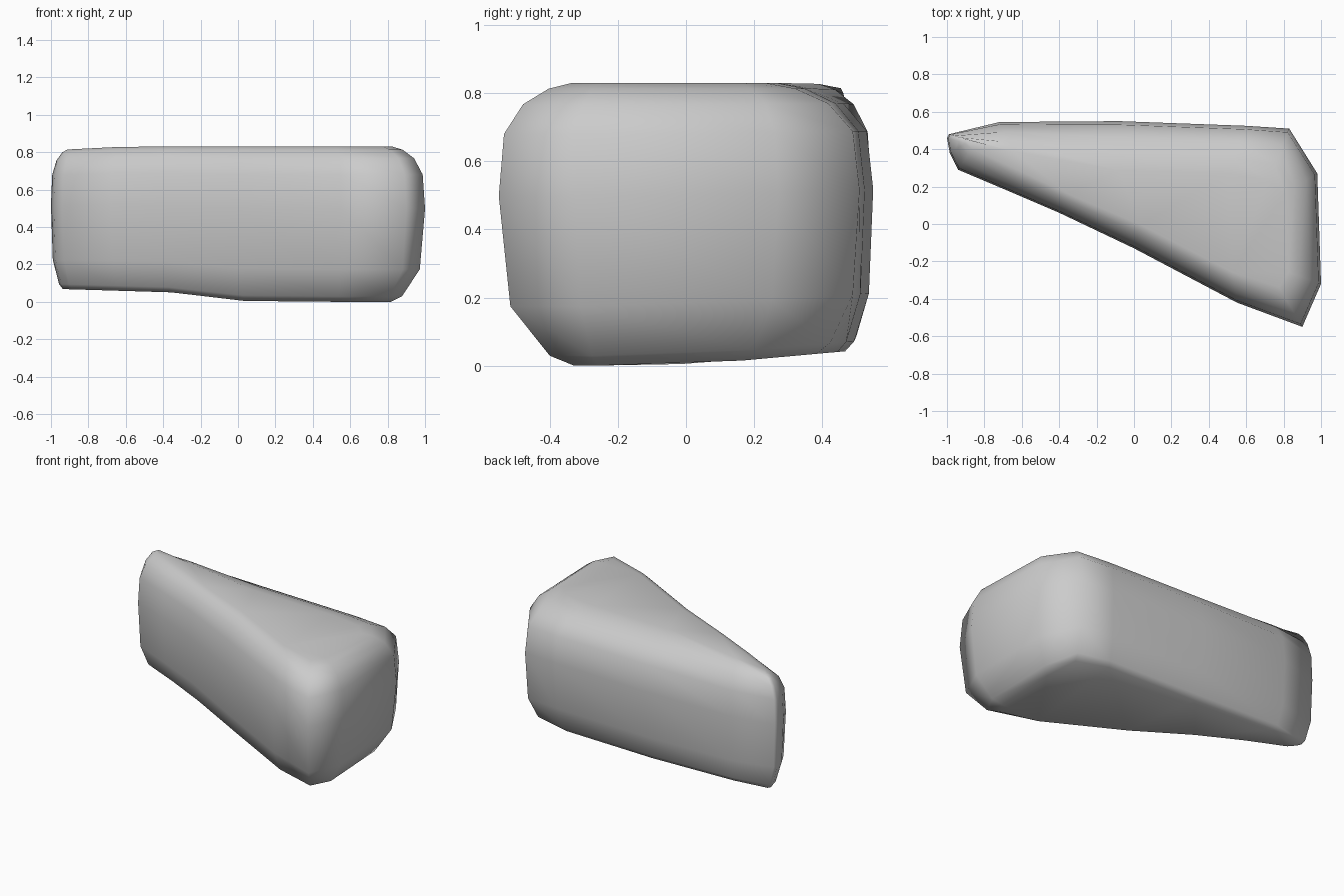
import bpy, bmesh

if "Cube" in bpy.data.objects:
    bpy.data.objects.remove(bpy.data.objects["Cube"])

# Outline seen from above: widest line, inset rim of the top, and bottom inset strength
outline = [
    ((-1.00, 0.46), (-0.93, 0.44), 0.7), ((-0.99, 0.48), (-0.92, 0.46), 0.7),
    ((-0.72, 0.545), (-0.66, 0.42), 0.4), ((-0.08, 0.55), (-0.08, 0.34), 0.3),
    ((0.60, 0.525), (0.52, 0.32), 0.3), ((0.83, 0.51), (0.74, 0.29), 0.45),
    ((0.98, 0.27), (0.84, 0.18), 0.9), ((1.00, -0.32), (0.86, -0.27), 1.0),
    ((0.90, -0.55), (0.80, -0.38), 1.0), ((0.55, -0.42), (0.53, -0.29), 0.9),
    ((0.00, -0.13), (0.03, -0.03), 0.9), ((-0.40, 0.06), (-0.36, 0.14), 0.8),
    ((-0.68, 0.18), (-0.64, 0.27), 0.8), ((-0.94, 0.29), (-0.88, 0.38), 0.7),
    ((-0.985, 0.38), (-0.92, 0.42), 0.7),
]
# Height fraction and amount of inset for each layer, bottom to top
layers = [(0.0, 1.3), (0.035, 0.88), (0.21, 0.2), (0.6, 0.0),
          (0.82, 0.09), (0.925, 0.42), (0.98, 0.86), (1.0, 1.25)]


def underside(x, y):
    slope = 0.04 - 0.03 * x if x < -0.2 else max(0.0, 0.027 - 0.095 * (x + 0.2))
    return max(slope, 0.09 * y)


def topside(x):
    return 0.83 if x > -0.6 else 0.83 + 0.05 * (x + 0.6)


# Wedge-shaped block, lofted through the layers
bm = bmesh.new()
rings = []
for f, k in layers:
    ring = []
    for (ox, oy), (ix, iy), low in outline:
        m = k * low if f < 0.5 else k
        x, y = ox + (ix - ox) * m, oy + (iy - oy) * m
        lo, hi = underside(x, y), topside(x)
        ring.append(bm.verts.new((x, y, lo + (hi - lo) * f)))
    rings.append(ring)
n = len(outline)
for a, b in zip(rings, rings[1:]):
    for i in range(n):
        j = (i + 1) % n
        bm.faces.new((a[i], a[j], b[j], b[i]))
caps = [bm.faces.new(rings[0]), bm.faces.new(rings[-1])]
bmesh.ops.triangulate(bm, faces=caps)
bmesh.ops.recalc_face_normals(bm, faces=bm.faces)
for face in bm.faces:
    face.smooth = True
mesh = bpy.data.meshes.new("wedge_rock")
bm.to_mesh(mesh)
bm.free()
bpy.context.collection.objects.link(bpy.data.objects.new("wedge_rock", mesh))
